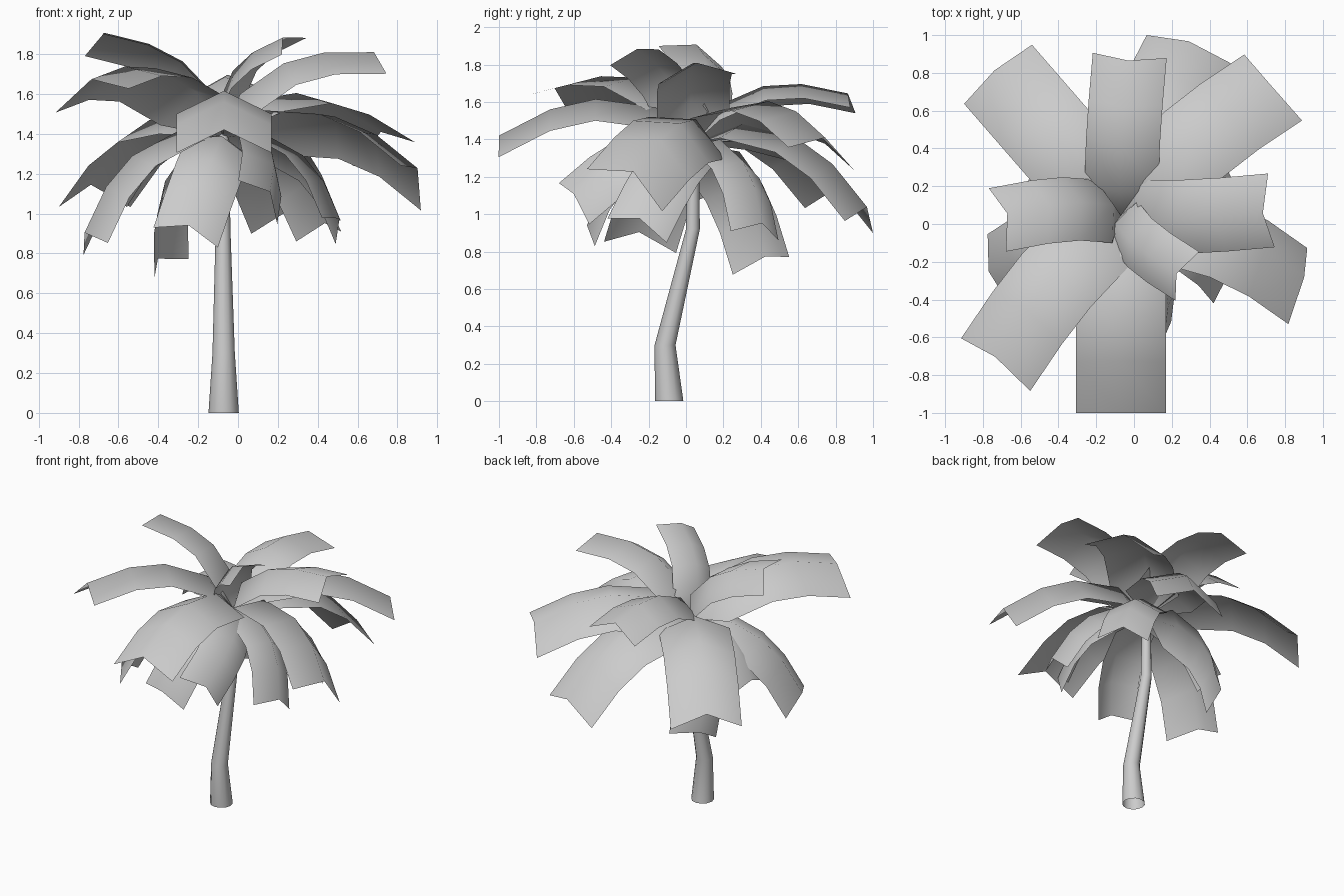
import bpy
import bmesh
import math
from mathutils import Vector

cube = bpy.data.objects.get("Cube")
if cube:
    bpy.data.objects.remove(cube)

CROWN = Vector((-0.07, 0.045, 1.38))
LENGTH, HALF_WIDTH, DROP = 1.04, 0.237, 0.115

grey = bpy.data.materials.new("plain_grey")
grey.use_nodes = True
grey.diffuse_color = (0.6, 0.6, 0.6, 1)
grey.node_tree.nodes["Principled BSDF"].inputs["Base Color"].default_value = (0.6, 0.6, 0.6, 1)


def finish(bm, name):
    mesh = bpy.data.meshes.new(name)
    bm.to_mesh(mesh)
    bm.free()
    mesh.materials.append(grey)
    mesh.shade_smooth()
    obj = bpy.data.objects.new(name, mesh)
    bpy.context.collection.objects.link(obj)
    return obj


# Trunk: tapered open tube along a bent path (x, y, z, radius)
def make_trunk(path, sides=12):
    bm = bmesh.new()
    rings = []
    for x, y, z, r in path:
        angles = [2 * math.pi * i / sides for i in range(sides)]
        rings.append([bm.verts.new((x + r * math.cos(a), y + r * math.sin(a), z)) for a in angles])
    for low, high in zip(rings, rings[1:]):
        for i in range(sides):
            j = (i + 1) % sides
            bm.faces.new((low[i], low[j], high[j], high[i]))
    return finish(bm, "trunk")


# Frond: arched, ridged leaf from the crown to a tip; tilt = height of left corner over right
ARCH = [(0.21, 0.187), (0.53, 0.224), (0.77, 0.165), (LENGTH, 0.02)]


def make_frond(name, tip, tilt):
    along = Vector(tip) - CROWN
    scale = along.length / LENGTH
    along.normalize()
    side = Vector((0, 0, 1)).cross(along).normalized()
    up = along.cross(side)
    roll = math.asin(max(-0.9, min(0.9, tilt / (2 * HALF_WIDTH * scale * up.z))))
    side, up = (side * math.cos(roll) + up * math.sin(roll),
                up * math.cos(roll) - side * math.sin(roll))

    def place(u, v, w):
        return CROWN + (along * u + side * v + up * w) * scale

    bm = bmesh.new()
    base = bm.verts.new(place(0, 0, 0))
    rows = []
    for u, w in ARCH:
        rows.append([bm.verts.new(place(u, v * HALF_WIDTH, w - abs(v) * DROP)) for v in (-1, 0, 1)])
    for i in range(2):
        bm.faces.new((base, rows[0][i], rows[0][i + 1]))
        for a, b in zip(rows, rows[1:]):
            bm.faces.new((a[i], b[i], b[i + 1], a[i + 1]))
    return finish(bm, name)


make_trunk([(-0.072, -0.09, 0, 0.076), (-0.072, -0.112, 0.3, 0.056),
            (-0.075, 0.037, 0.92, 0.037), (-0.073, 0.042, 1.4, 0.028)])

# Tip position and tilt of every frond, by layer
FRONDS = {
    "upper_frond": [
        ((-0.68, 0.05, 1.896), 0.11), ((-0.03, 0.87, 1.63), -0.03),
        ((0.69, 0.06, 1.795), 0.05), ((0.235, -0.265, 1.875), 0.085)],
    "long_frond": [
        ((-0.07, -1.0, 1.4), 0), ((-0.735, -0.71, 1.655), 0.12),
        ((-0.735, 0.81, 1.125), 0), ((0.29, 0.96, 1.02), -0.065),
        ((0.72, 0.74, 1.39), -0.12), ((0.895, -0.29, 1.21), -0.225)],
    "lower_frond": [
        ((-0.25, -0.52, 0.93), -0.1), ((-0.76, -0.25, 0.89), 0.06),
        ((0.15, -0.6, 1.1), -0.22), ((-0.39, 0.42, 0.765), -0.095),
        ((0.43, 0.4, 0.94), -0.05), ((0.5, -0.25, 0.965), -0.13),
        ((-0.6, 0.1, 1.08), 0)],
}
for layer, fronds in FRONDS.items():
    for n, (tip, tilt) in enumerate(fronds, 1):
        make_frond(f"{layer}_{n}", tip, tilt)
